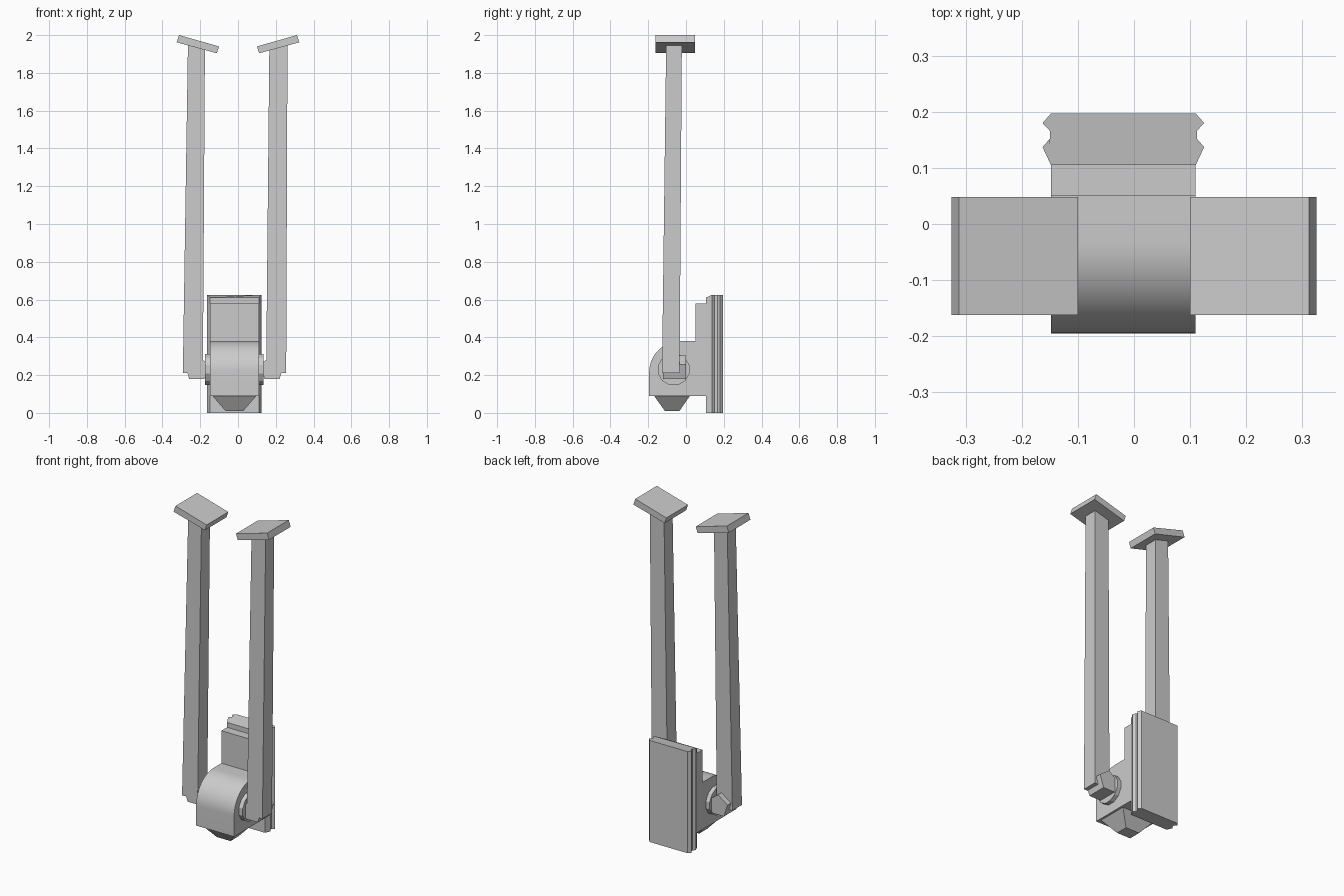
import bpy, bmesh, math

if "Cube" in bpy.data.objects:
    bpy.data.objects.remove(bpy.data.objects["Cube"])


def finish(name, bm, smooth=None):
    bmesh.ops.recalc_face_normals(bm, faces=bm.faces)
    me = bpy.data.meshes.new(name)
    bm.to_mesh(me)
    bm.free()
    ob = bpy.data.objects.new(name, me)
    bpy.context.collection.objects.link(ob)
    if smooth:
        bpy.ops.object.select_all(action='DESELECT')
        ob.select_set(True)
        bpy.context.view_layer.objects.active = ob
        bpy.ops.object.shade_smooth_by_angle(angle=math.radians(smooth))
    return ob


def loft(bm, a, b):
    """Closed solid between two matching loops."""
    va, vb = [bm.verts.new(p) for p in a], [bm.verts.new(p) for p in b]
    n = len(a)
    bm.faces.new(va[::-1])
    bm.faces.new(vb)
    for i in range(n):
        j = (i + 1) % n
        bm.faces.new((va[i], va[j], vb[j], vb[i]))


def prism(name, pts, axis, lo, hi, smooth=None):
    """Extrude a 2D outline along one axis."""
    def put(p, d):
        q = list(p)
        q.insert(axis, d)
        return q
    bm = bmesh.new()
    loft(bm, [put(p, lo) for p in pts], [put(p, hi) for p in pts])
    return finish(name, bm, smooth)


def rect(x0, x1, y0, y1, z):
    return [(x0, y0, z), (x1, y0, z), (x1, y1, z), (x0, y1, z)]


def taper(name, low, high):
    bm = bmesh.new()
    loft(bm, rect(*low), rect(*high))
    return finish(name, bm)


def ngon(cx, cy, r, n, start):
    return [(cx + r * math.cos(start + i * math.tau / n),
             cy + r * math.sin(start + i * math.tau / n)) for i in range(n)]


CX = -0.019  # centre of the mount

# grooved clamp plate, with the upper front edge bevelled
half = [(0.129, 0.105), (0.144, 0.137), (0.131, 0.152),
        (0.131, 0.166), (0.144, 0.18), (0.129, 0.197)]
outline = [(CX + x, y) for x, y in half] + [(CX - x, y) for x, y in half[::-1]]
plate = prism("clamp_plate", outline, 2, 0.0, 0.625)
for v in plate.data.vertices:
    if v.co.z > 0.6 and v.co.y < 0.11:
        v.co.z = 0.61

# rounded hinge housing with raised back block
arc = [(-0.03 - 0.165 * math.sin(t), 0.215 + 0.165 * math.cos(t))
       for t in [i * math.pi / 32 for i in range(17)]]
body = arc + [(-0.195, 0.09), (0.106, 0.09), (0.106, 0.58), (0.05, 0.58), (0.05, 0.38)]
prism("hinge_housing", body, 0, CX - 0.129, CX + 0.129, 30)

# tapered knob underneath
taper("lower_knob", (CX - 0.047, CX + 0.047, -0.112, -0.035, 0.01),
      (CX + -0.118, CX + 0.118, -0.17, 0.022, 0.092))

# pivot disc through the housing
prism("pivot_disc", ngon(-0.065, 0.23, 0.086, 12, math.pi / 12), 0, CX - 0.155, CX + 0.155)

# legs, pivot lugs and tilted feet
legs = {
    "left": ((-0.292, -0.186, -0.127, -0.034, 0.212), (-0.265, -0.175, -0.105, -0.022, 1.95)),
    "right": ((0.149, 0.255, -0.127, -0.034, 0.212), (0.166, 0.262, -0.105, -0.022, 1.95)),
}
foot = [(0.1, 1.94), (0.312, 2.0), (0.325, 1.962), (0.112, 1.904)]
for side, s in (("left", -1), ("right", 1)):
    taper(side + "_leg", *legs[side])
    prism(side + "_pivot_lug", ngon(CX + s * 0.199, 0.235, 0.068, 5, math.pi / 2),
          1, -0.122, 0.0)
    prism(side + "_foot", [(s * x, z) for x, z in foot], 1, -0.162, 0.048)
